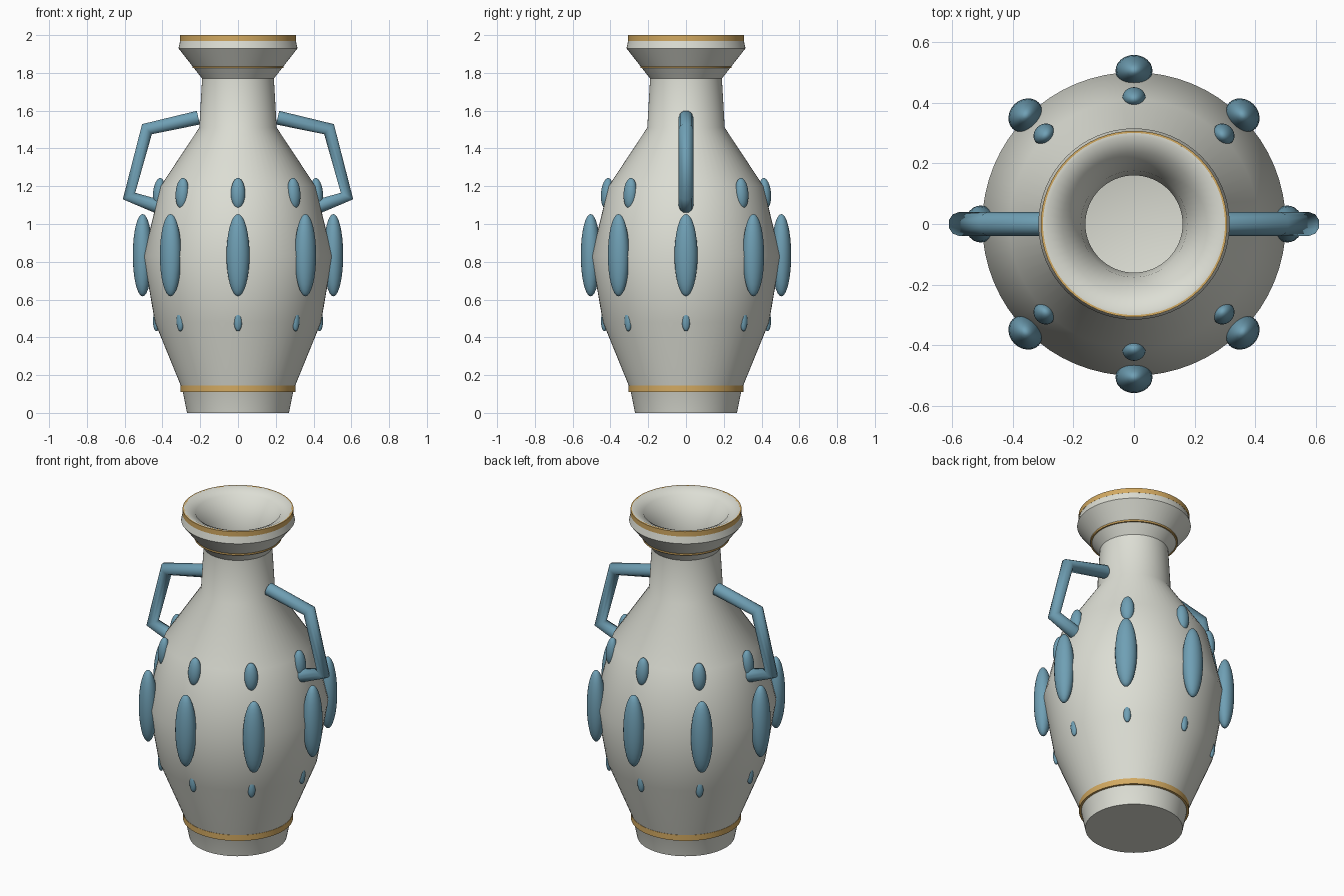
import bpy, bmesh, math
from mathutils import Matrix, Vector

if "Cube" in bpy.data.objects:
    bpy.data.objects.remove(bpy.data.objects["Cube"])


def material(name, rgb):
    m = bpy.data.materials.new(name)
    m.diffuse_color = (*rgb, 1)
    m.use_nodes = True
    m.node_tree.nodes["Principled BSDF"].inputs["Base Color"].default_value = m.diffuse_color
    return m


CREAM = material("cream", (0.72, 0.73, 0.66))
BLUE = material("blue", (0.16, 0.35, 0.46))
GOLD = material("gold", (0.65, 0.40, 0.12))


def finish(name, bm, mat, angle=40):
    bmesh.ops.recalc_face_normals(bm, faces=bm.faces)
    me = bpy.data.meshes.new(name)
    bm.to_mesh(me)
    bm.free()
    me.materials.append(mat)
    ob = bpy.data.objects.new(name, me)
    bpy.context.collection.objects.link(ob)
    bpy.ops.object.select_all(action='DESELECT')
    ob.select_set(True)
    bpy.context.view_layer.objects.active = ob
    bpy.ops.object.shade_smooth_by_angle(angle=math.radians(angle))
    return ob


def lathe(name, profile, mat, closed=False, steps=64, angle=40):
    bm = bmesh.new()
    vs = [bm.verts.new((r, 0, z)) for r, z in profile]
    pairs = list(zip(vs, vs[1:])) + ([(vs[-1], vs[0])] if closed else [])
    edges = [bm.edges.new(p) for p in pairs]
    bmesh.ops.spin(bm, geom=vs + edges, cent=(0, 0, 0), axis=(0, 0, 1),
                   angle=2 * math.pi, steps=steps)
    bmesh.ops.remove_doubles(bm, verts=bm.verts, dist=1e-4)
    return finish(name, bm, mat, angle)


# Vase shell: outside from the foot up, over the lip and down the inside
lathe("vase_body", [
    (0, 0), (0.27, 0), (0.295, 0.125), (0.44, 0.48), (0.50, 0.83),
    (0.41, 1.2), (0.205, 1.51), (0.19, 1.77), (0.315, 1.93), (0.30, 2.0),
    (0.288, 2.0), (0.235, 1.975), (0.175, 1.86), (0.16, 1.77), (0.175, 1.5),
    (0.37, 1.19), (0.46, 0.83), (0.40, 0.49), (0.26, 0.14), (0, 0.06)], CREAM)


# Gold bands
def band(name, r_in, r_out, z0, z1):
    lathe(name, [(r_in, z0), (r_out, z0), (r_out, z1), (r_in, z1)], GOLD, True)


band("foot_band", 0.28, 0.305, 0.11, 0.145)
band("neck_band", 0.22, 0.242, 1.825, 1.835)
band("rim_band", 0.294, 0.307, 1.97, 2.0)


# Rows of eight raised oval beads, following the surface slope
def bead_row(name, r, z, radial, width, height, tilt):
    for i in range(8):
        bm = bmesh.new()
        mat = (Matrix.Rotation(i * math.pi / 4, 4, 'Z')
               @ Matrix.Translation((r, 0, z))
               @ Matrix.Rotation(math.radians(tilt), 4, 'Y')
               @ Matrix.Diagonal((radial, width, height, 1)))
        bmesh.ops.create_uvsphere(bm, u_segments=24, v_segments=16, radius=1,
                                  matrix=mat)
        finish(f"{name}_{i + 1}", bm, BLUE, 60)


bead_row("large_bead", 0.505, 0.835, 0.052, 0.061, 0.218, 0)
bead_row("upper_bead", 0.418, 1.162, 0.032, 0.038, 0.082, -5)
bead_row("lower_bead", 0.432, 0.487, 0.018, 0.022, 0.055, 0)

# Angular tube handles on both sides
PATH = [(0.21, 1.563), (0.482, 1.502), (0.577, 1.148), (0.43, 1.095)]
for side, s in (("right", 1), ("left", -1)):
    cu = bpy.data.curves.new(side + "_handle", 'CURVE')
    cu.dimensions = '3D'
    cu.bevel_depth = 0.039
    cu.bevel_resolution = 3
    cu.use_fill_caps = True
    sp = cu.splines.new('POLY')
    sp.points.add(len(PATH) - 1)
    for p, (x, z) in zip(sp.points, PATH):
        p.co = (s * x, 0, z, 1)
    cu.materials.append(BLUE)
    ob = bpy.data.objects.new(side + "_handle", cu)
    bpy.context.collection.objects.link(ob)
